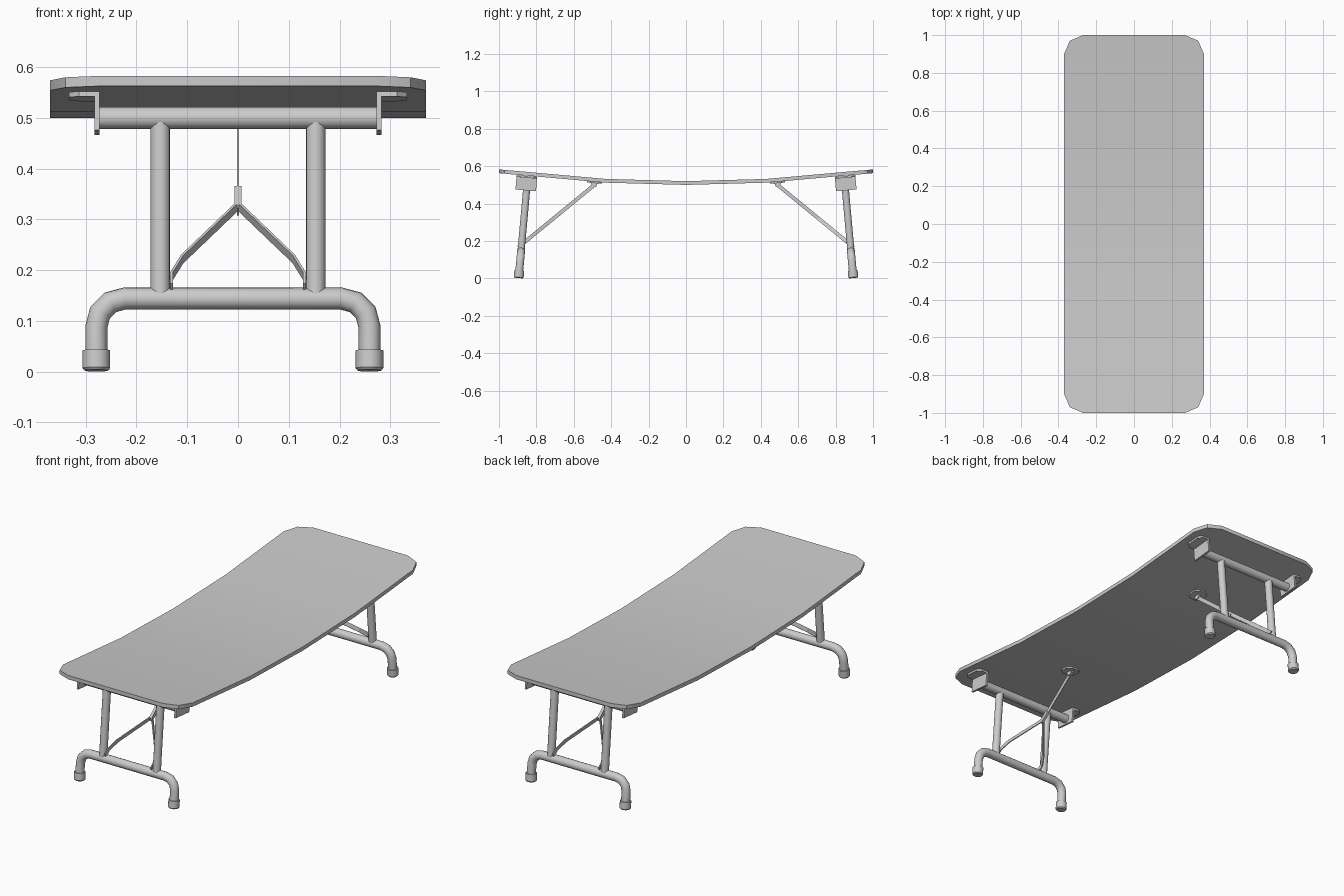
import bpy, bmesh, math
from mathutils import Vector as V

if "Cube" in bpy.data.objects:
    bpy.data.objects.remove(bpy.data.objects["Cube"])

SLOPE = 0.089   # rise of the outer thirds of the top
LEAN = 0.09     # outward lean of the legs


def finish(name, bm, mirror=(False, True, False), smooth=True):
    bmesh.ops.recalc_face_normals(bm, faces=bm.faces)
    me = bpy.data.meshes.new(name)
    bm.to_mesh(me)
    bm.free()
    ob = bpy.data.objects.new(name, me)
    bpy.context.collection.objects.link(ob)
    bpy.ops.object.select_all(action='DESELECT')
    bpy.context.view_layer.objects.active = ob
    ob.select_set(True)
    if any(mirror):
        m = ob.modifiers.new("mirror", 'MIRROR')
        m.use_axis = mirror
        m.use_mirror_merge = False
    if smooth:
        bpy.ops.object.shade_smooth_by_angle(angle=math.radians(35))
    return ob


def sweep(bm, path, normal, section, scales=None):
    """Sweep a section along a planar path with mitred corners."""
    n = normal.normalized()
    rings = []
    for i, p in enumerate(path):
        d0 = (p - path[max(i - 1, 0)]).normalized()
        d1 = (path[min(i + 1, len(path) - 1)] - p).normalized()
        d0, d1 = (d0 if i else d1), (d1 if i < len(path) - 1 else d0)
        t = (d0 + d1).normalized()
        side = n.cross(t) / max(t.dot(d0), 0.3)
        s = scales[i] if scales else 1
        rings.append([bm.verts.new(p + side * a * s + n * b * s) for a, b in section])
    k = len(section)
    for r, q in zip(rings, rings[1:]):
        for j in range(k):
            bm.faces.new((r[j], r[(j + 1) % k], q[(j + 1) % k], q[j]))
    bm.faces.new(rings[0])
    bm.faces.new(rings[-1])


def prism(bm, pts, vec):
    f = bm.faces.new([bm.verts.new(p) for p in pts])
    r = bmesh.ops.extrude_face_region(bm, geom=[f], use_keep_orig=True)
    bmesh.ops.translate(bm, vec=vec, verts=[g for g in r['geom'] if isinstance(g, bmesh.types.BMVert)])


def circle(r, k=14):
    return [(r * math.cos(2 * math.pi * i / k), r * math.sin(2 * math.pi * i / k)) for i in range(k)]


def rect(w, h):
    return [(-w / 2, -h / 2), (w / 2, -h / 2), (w / 2, h / 2), (-w / 2, h / 2)]


def leg(x, z):      # point in the leaning front leg plane
    return V((x, -0.895 + LEAN * z, z))


def brace(x, z):    # point in the sloping front brace plane
    return V((x, -0.88 + (z - 0.18) * 1.22, z))


LEG_N = V((0, -1, LEAN))
BRACE_N = V((0, -1, 1.22))
ALONG = V((0, 1, -SLOPE)).normalized()
UP = V((0, SLOPE, 1)).normalized()
X = V((1, 0, 0))

# dished table top with clipped corners
rows = [(1, .27, .583), (.97, .34, .580), (.9, .37, .574), (.43, .37, .532)]
rows = [(-y, w, z) for y, w, z in rows] + [(0, .37, .52)] + rows[::-1]
bm = bmesh.new()
prev = None
for y, w, z in rows:
    cur = [bm.verts.new((-w, y, z)), bm.verts.new((w, y, z))]
    if prev:
        bm.faces.new((prev[0], prev[1], cur[1], cur[0]))
    prev = cur
r = bmesh.ops.extrude_face_region(bm, geom=bm.faces[:], use_keep_orig=True)
bmesh.ops.translate(bm, vec=(0, 0, -.02), verts=[g for g in r['geom'] if isinstance(g, bmesh.types.BMVert)])
finish("table_top", bm, mirror=(False, False, False))

# bent foot tube: leg down, bend, crossbar, bend, leg down
R = 0.055
XL, XR, ZB = -.279, .259, .144
angles = [math.radians(a) for a in (0, 30, 60, 90)]
path = [leg(XL, .01)]
path += [leg(XL + R - R * math.cos(a), ZB - R + R * math.sin(a)) for a in angles]
path += [leg(XR - R + R * math.cos(a), ZB - R + R * math.sin(a)) for a in reversed(angles)]
path += [leg(XR, .01)]
bm = bmesh.new()
sweep(bm, path, LEG_N, circle(.0215))
finish("foot_tubes", bm)

# rubber feet
bm = bmesh.new()
for x in (XL, XR):
    sweep(bm, [leg(x, z) for z in (.0022, .007, .042)], LEG_N, circle(.0272), [.85, 1, 1])
finish("rubber_feet", bm)

# uprights and top crossbars
bm = bmesh.new()
for x in (-.153, .153):
    sweep(bm, [leg(x, ZB), leg(x, .497)], LEG_N, circle(.0195))
finish("leg_uprights", bm)
bm = bmesh.new()
sweep(bm, [leg(-.275, .5), leg(.275, .5)], LEG_N, circle(.022))
finish("top_crossbars", bm)

# angle brackets holding the crossbars
bm = bmesh.new()
O = V((.273, -.905, .5525))
outline = [(0, 0), (.04, 0), (.06, .02), (.06, .09), (.04, .11), (0, .11)]
prism(bm, [O + X * a + ALONG * b for a, b in outline], -UP * .01)
wall = [(0, 0), (.11, 0), (.11, -.077), (0, -.077)]
prism(bm, [O + ALONG * a + UP * b for a, b in wall], X * .01)
finish("angle_brackets", bm, mirror=(True, True, False), smooth=False)

# brace pads and lugs under the top
bm = bmesh.new()
O = V((0, -.49, .5175))
pad = [(.04, -.02), (.04, .02), (.02, .04), (-.02, .04), (-.04, .02), (-.04, -.02), (-.02, -.04), (.02, -.04)]
prism(bm, [O + X * a + ALONG * b for a, b in pad], -UP * .008)
for x in (-.007, .003):
    lug = [(-.018, -.007), (.018, -.007), (.012, -.028), (-.012, -.028)]
    prism(bm, [O + X * x + ALONG * a + UP * b for a, b in lug], X * .004)
finish("brace_pads", bm, smooth=False)

# flat brace bars
bm = bmesh.new()
sweep(bm, [brace(0, .315), brace(0, .503)], BRACE_N, rect(.004, .02))
finish("brace_bars", bm, smooth=False)

# forked brace arms running to the uprights
bm = bmesh.new()
fork = [(.0045, .358), (.0045, .323), (.11, .222), (.131, .188), (.131, .166)]
sweep(bm, [brace(x, z) for x, z in fork], BRACE_N, rect(.005, .02))
finish("brace_forks", bm, mirror=(True, True, False), smooth=False)
